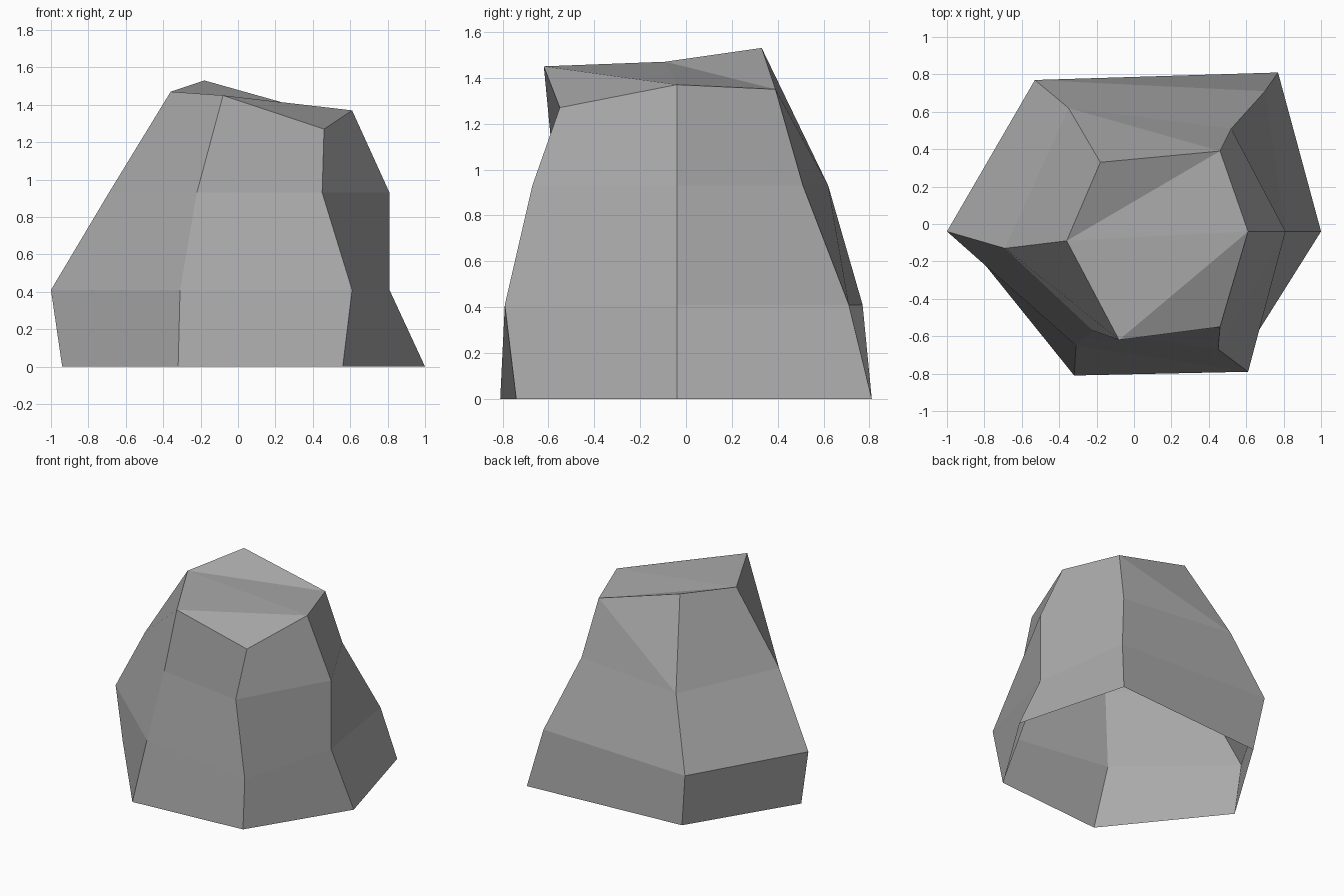
import bpy
import bmesh

# Remove the default cube only
default_cube = bpy.data.objects.get("Cube")
if default_cube:
    bpy.data.objects.remove(default_cube, do_unlink=True)

# One flat stone colour
stone = bpy.data.materials.new("stone_grey")
stone.use_nodes = True
stone.diffuse_color = (0.4, 0.4, 0.4, 1)
stone.node_tree.nodes["Principled BSDF"].inputs["Base Color"].default_value = stone.diffuse_color


def make_ring(bm, outline, heights):
    """Add one six-cornered cross-section, counter-clockwise from +x."""
    return [bm.verts.new((x, y, z)) for (x, y), z in zip(outline, heights)]


def join_rings(bm, lower, upper):
    """Close the band between two cross-sections with flat faces."""
    count = len(lower)
    faces = []
    for i in range(count):
        j = (i + 1) % count
        faces.append(bm.faces.new((lower[i], lower[j], upper[j], upper[i])))
    return faces


# Cross-sections from the ground up to the slanted crown
base = [(1, -.04), (.77, .81), (-.47, .72), (-.94, -.04), (-.32, -.81), (.56, -.74)]
belly = [(.81, -.04), (.7, .71), (-.53, .77), (-1, -.04), (-.31, -.65), (.61, -.79)]
shoulder = [(.81, -.04), (.52, .51), (-.35, .62), (-.69, -.13), (-.22, -.57), (.45, -.67)]
crown = [(.61, -.04), (.46, .39), (-.18, .33), (-.36, -.09), (-.08, -.62), (.46, -.55)]
crown_heights = [1.37, 1.35, 1.53, 1.47, 1.45, 1.27]

bm = bmesh.new()
rings = [
    make_ring(bm, base, [0] * 6),
    make_ring(bm, belly, [.41] * 6),
    make_ring(bm, shoulder, [.93] * 6),
    make_ring(bm, crown, crown_heights),
]

# Faceted sides, open underneath
for lower, upper in zip(rings, rings[1:]):
    bands = join_rings(bm, lower, upper)

# Crease on the upper back face
bmesh.utils.face_split(bands[1], rings[2][2], rings[3][1])

# Crown facets, split where the slanted top bends
east, back_left, back_right, west, front_right, front_left = rings[3]
for corners in (
    (front_right, front_left, east),
    (west, front_right, east),
    (west, east, back_left),
    (west, back_left, back_right),
):
    bm.faces.new(corners)

mesh = bpy.data.meshes.new("rock")
bm.to_mesh(mesh)
bm.free()
mesh.materials.append(stone)
rock = bpy.data.objects.new("rock", mesh)
bpy.context.collection.objects.link(rock)
